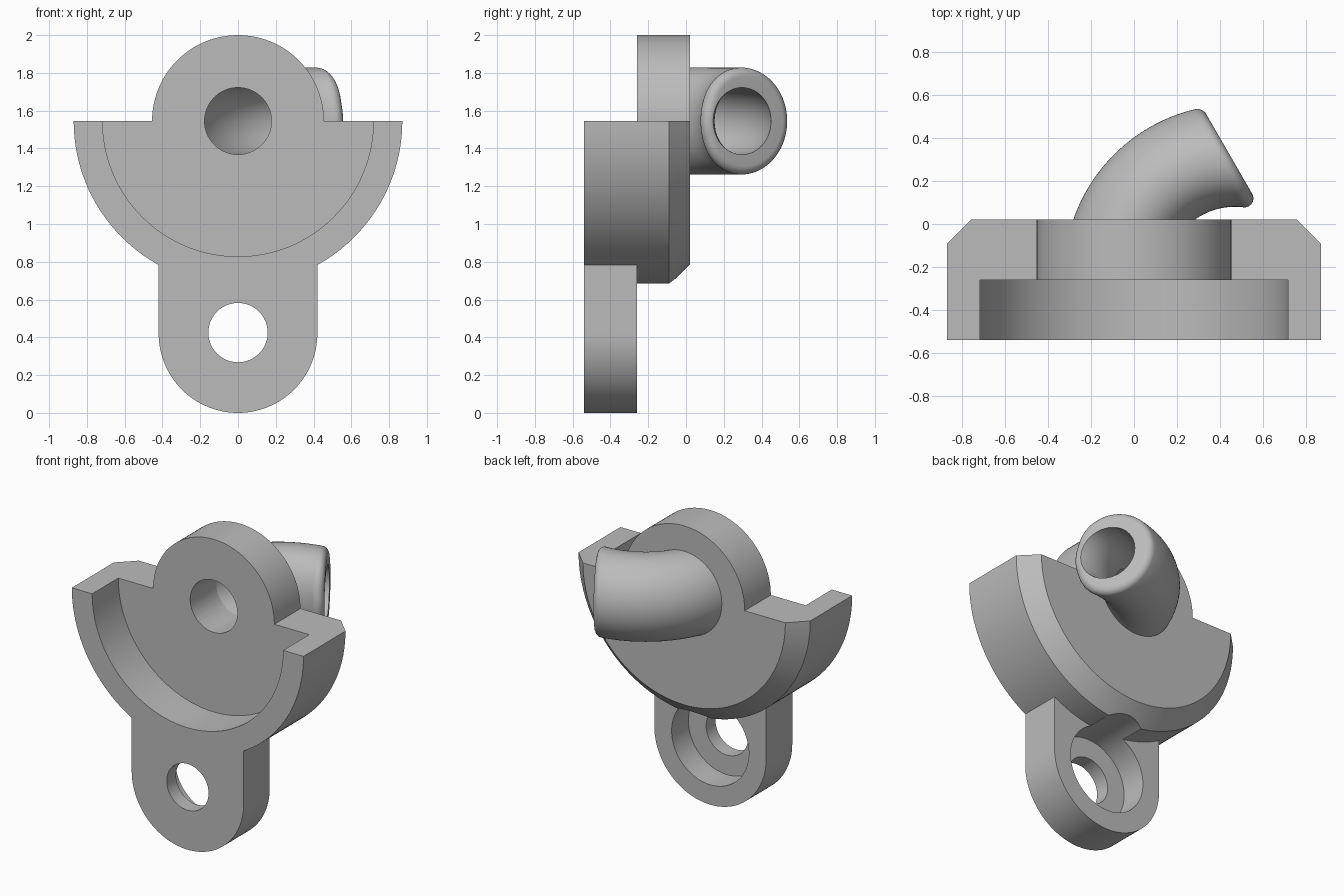
import bpy, bmesh
from math import sin, cos, pi, tan, radians
from mathutils import Vector, Matrix

if "Cube" in bpy.data.objects:
    bpy.data.objects.remove(bpy.data.objects["Cube"], do_unlink=True)

FRONT, STEP, BACK = -0.54, -0.26, 0.02   # depth planes
AXIS_Z = 1.545                           # height of the cup and pipe axis
LUG_Z = 0.425                            # height of the lug hole
PIPE_R, BORE_R = 0.283, 0.177

grey = bpy.data.materials.new("plain grey")
grey.use_nodes = True
grey.diffuse_color = (0.5, 0.5, 0.5, 1)
grey.node_tree.nodes["Principled BSDF"].inputs["Base Color"].default_value = (0.5, 0.5, 0.5, 1)


def loft(name, rings, cyclic=False):
    """Skin closed rings of points; cap the ends unless cyclic."""
    bm = bmesh.new()
    rows = [[bm.verts.new(p) for p in ring] for ring in rings]
    pairs = list(zip(rows, rows[1:]))
    if cyclic:
        pairs.append((rows[-1], rows[0]))
    else:
        bm.faces.new(rows[0])
        bm.faces.new(rows[-1])
    for a, b in pairs:
        for i in range(len(a)):
            j = (i + 1) % len(a)
            bm.faces.new((a[i], a[j], b[j], b[i]))
    bmesh.ops.remove_doubles(bm, verts=bm.verts, dist=1e-5)
    bmesh.ops.recalc_face_normals(bm, faces=bm.faces)
    mesh = bpy.data.meshes.new(name)
    bm.to_mesh(mesh)
    bm.free()
    mesh.materials.append(grey)
    obj = bpy.data.objects.new(name, mesh)
    bpy.context.collection.objects.link(obj)
    return obj


def prism(name, outline, y0, y1):
    return loft(name, [[(x, y, z) for x, z in outline] for y in (y0, y1)])


def disc(name, r, z, y0, y1, n=96):
    return prism(name, [(r * cos(2 * pi * i / n), z + r * sin(2 * pi * i / n))
                        for i in range(n)], y0, y1)


def activate(obj):
    bpy.ops.object.select_all(action='DESELECT')
    obj.select_set(True)
    bpy.context.view_layer.objects.active = obj


def combine(obj, other, operation):
    other.hide_render = True
    activate(obj)
    mod = obj.modifiers.new(operation.lower(), 'BOOLEAN')
    mod.operation, mod.solver, mod.object = operation, 'EXACT', other
    bpy.ops.object.modifier_apply(modifier=mod.name)
    bpy.data.objects.remove(other, do_unlink=True)


# Half-round cup with a front recess and a chamfered back edge
profile = [(0, STEP), (0.717, STEP), (0.717, FRONT), (0.87, FRONT),
           (0.87, -0.09), (0.76, BACK), (0, BACK)]
angles = [pi + pi * i / 64 for i in range(65)]
body = loft("bracket_body", [[(r * cos(a), y, AXIS_Z + r * sin(a)) for r, y in profile]
                             for a in angles])

# Round boss above the cup and mounting lug below it
combine(body, disc("boss", 0.455, AXIS_Z, STEP, BACK), 'UNION')
lug = [(0.42 * cos(a), 0.42 + 0.42 * sin(a)) for a in angles]
lug += [(0.42, 0.815), (-0.42, 0.815)]
combine(body, prism("lug", lug, FRONT, STEP), 'UNION')

# Pipe bore, lug hole and its counterbore, which also grooves the cup
combine(body, disc("bore", BORE_R, AXIS_Z, -0.7, 0.2), 'DIFFERENCE')
combine(body, disc("lug_hole", 0.157, LUG_Z, -0.7, 0.2), 'DIFFERENCE')
combine(body, disc("counterbore", 0.29, LUG_Z, -0.44, 0.2), 'DIFFERENCE')

# Curved pipe: a ring turned about an upright pivot
PIVOT = Vector((0.47, -0.24, 0))
SWEEP, FILLET = radians(60), 0.048


def turned(p, t):
    return PIVOT + Matrix.Rotation(-t, 3, 'Z') @ (p - PIVOT)


def pipe_column(phi, rows=20, arc=8):
    """Wall, rounded rim, end face and bore at one angle of the ring."""
    out = Vector((cos(phi), 0, sin(phi)))
    centre = Vector((0, BACK, AXIS_Z))
    outer, inner = centre + out * PIPE_R, centre + out * BORE_R
    end = Matrix.Rotation(-SWEEP, 3, 'Z')
    inward, along = end @ -out, end @ Vector((-sin(phi), 0, cos(phi)))
    reach = (outer - PIVOT).xy.length
    rim, off = turned(outer, SWEEP), FILLET
    # Fit the rim rounding to the local angle between wall and end face
    for _ in range(6):
        back = turned(outer, SWEEP - off / reach) - rim
        back -= along * back.dot(along)
        half = back.angle(inward) / 2
        off = min(FILLET / tan(half), 0.102)
    stop = SWEEP - off / reach
    pts = [turned(outer, stop * i / rows) for i in range(rows + 1)]
    first, last = pts[-1].copy(), rim + inward * off
    for i in range(1, arc + 1):
        t = i / arc
        a, b, c = (1 - t) ** 2, 2 * t * (1 - t) * sin(half), t * t
        pts.append((first * a + rim * b + last * c) / (a + b + c))
    pts += [turned(inner, SWEEP * (1 - i / rows)) for i in range(rows + 1)]
    return pts


pipe = loft("curved_pipe", [pipe_column(2 * pi * i / 96) for i in range(96)], cyclic=True)

for obj in (body, pipe):
    activate(obj)
    bpy.ops.object.shade_smooth_by_angle(angle=radians(30))
